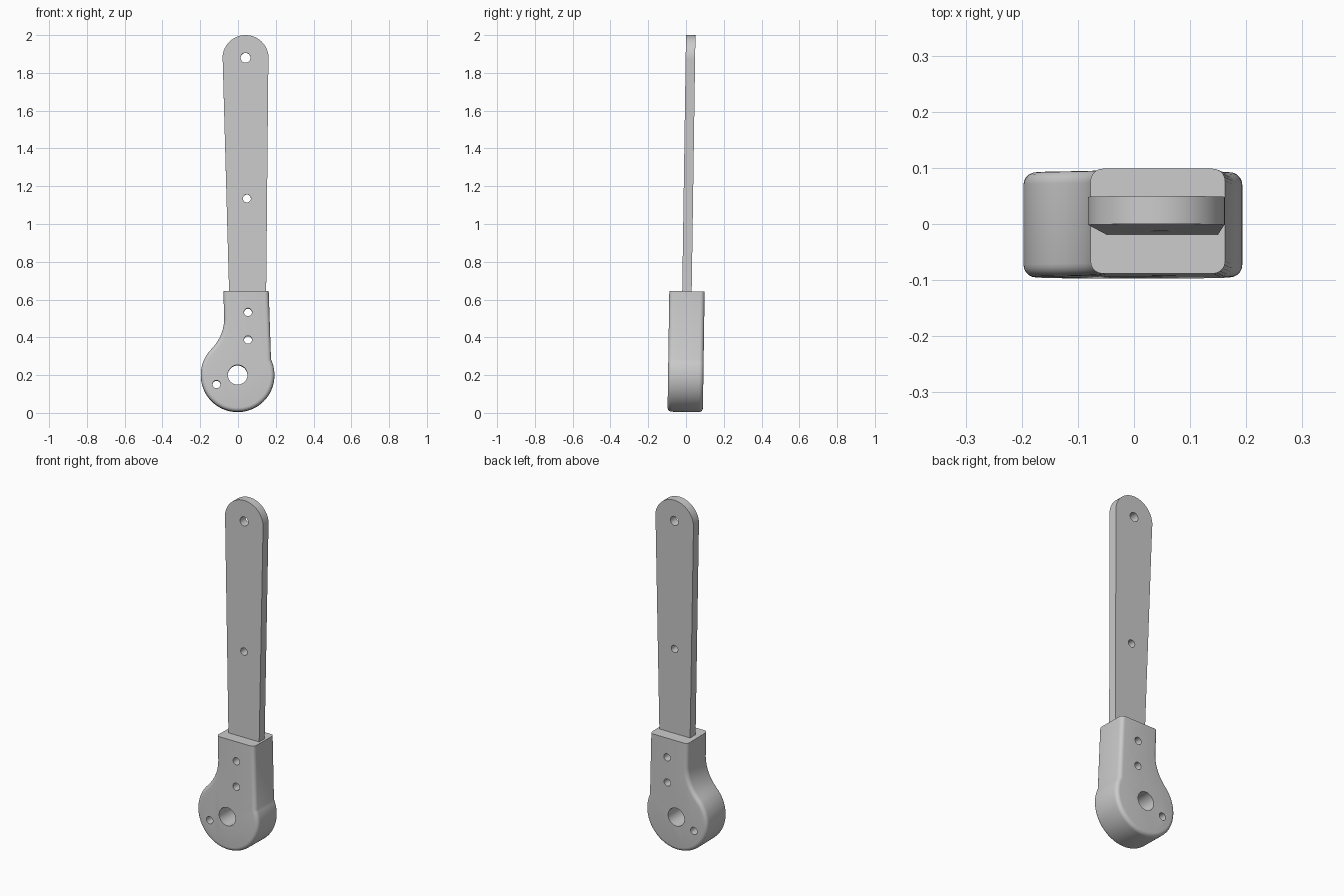
import bpy, bmesh
from math import sin, cos, radians, pi
from mathutils import Matrix

cube = bpy.data.objects.get("Cube")
if cube:
    bpy.data.objects.remove(cube, do_unlink=True)

LEAN = -0.0147      # the whole arm leans back slightly
OFFSET = -0.0044
BASE_TOP = 0.644

grey = bpy.data.materials.new("plain grey")
grey.use_nodes = True
colour = (0.6, 0.6, 0.6, 1)
grey.diffuse_color = colour
grey.node_tree.nodes["Principled BSDF"].inputs["Base Color"].default_value = colour


def arc(cx, cz, r, start, end, steps):
    """Points on an arc in the x-z plane, angles in degrees."""
    angles = [radians(start + (end - start) * i / steps) for i in range(steps + 1)]
    return [(cx + r * cos(a), cz + r * sin(a)) for a in angles]


def plate(name, outline, thickness, round_edges=0, trim=None):
    """Extrude an outline along y, round its rims, trim it flat on top."""
    bm = bmesh.new()
    h = thickness / 2
    face = bm.faces.new([bm.verts.new((x, -h, z)) for x, z in outline])
    out = bmesh.ops.extrude_face_region(bm, geom=[face])
    moved = [v for v in out["geom"] if isinstance(v, bmesh.types.BMVert)]
    bmesh.ops.translate(bm, verts=moved, vec=(0, thickness, 0))
    bmesh.ops.recalc_face_normals(bm, faces=bm.faces)
    if round_edges:
        rims = [e for e in bm.edges if abs(e.verts[0].co.y - e.verts[1].co.y) < 1e-5]
        bmesh.ops.bevel(bm, geom=rims, offset=round_edges, segments=5,
                        profile=0.5, affect='EDGES', clamp_overlap=False)
    if trim:
        geom = bm.verts[:] + bm.edges[:] + bm.faces[:]
        cut = bmesh.ops.bisect_plane(bm, geom=geom, plane_co=(0, 0, trim),
                                     plane_no=(0, 0, 1), clear_outer=True)
        edges = [e for e in cut["geom_cut"] if isinstance(e, bmesh.types.BMEdge)]
        bmesh.ops.contextual_create(bm, geom=edges)
        bmesh.ops.recalc_face_normals(bm, faces=bm.faces)
    mesh = bpy.data.meshes.new(name)
    bm.to_mesh(mesh)
    bm.free()
    mesh.materials.append(grey)
    obj = bpy.data.objects.new(name, mesh)
    bpy.context.collection.objects.link(obj)
    return obj


def drill(obj, holes):
    """Cut round holes (x, z, radius) straight through along y."""
    bm = bmesh.new()
    for x, z, r in holes:
        place = Matrix.Translation((x, 0, z)) @ Matrix.Rotation(pi / 2, 4, 'X')
        bmesh.ops.create_cone(bm, cap_ends=True, segments=32, radius1=r,
                              radius2=r, depth=0.5, matrix=place)
    mesh = bpy.data.meshes.new("hole_cutter")
    bm.to_mesh(mesh)
    bm.free()
    mesh.materials.append(grey)
    cutter = bpy.data.objects.new("hole_cutter", mesh)
    bpy.context.collection.objects.link(cutter)
    cutter.hide_render = True
    mod = obj.modifiers.new("holes", 'BOOLEAN')
    mod.operation = 'DIFFERENCE'
    mod.solver = 'EXACT'
    mod.object = cutter
    bpy.ops.object.select_all(action='DESELECT')
    bpy.context.view_layer.objects.active = obj
    obj.select_set(True)
    bpy.ops.object.modifier_apply(modifier=mod.name)
    bpy.data.objects.remove(cutter, do_unlink=True)
    bpy.ops.object.shade_smooth_by_angle(angle=radians(35))
    obj.rotation_euler.x = LEAN
    obj.location.y = OFFSET


# Hub housing: round eye, concave neck on the right, straight side on the left
eye = arc(-0.002, 0.2, 0.195, 25, -225, 60)
neck = arc(-0.301, 0.5, 0.228, -43, 0, 12)
housing = plate("hub_housing", eye + neck + [(-0.081, 0.75), (0.159, 0.75)],
                0.187, round_edges=0.022, trim=BASE_TOP)
drill(housing, [(-0.002, 0.2, 0.052), (-0.114, 0.15, 0.021),
                (0.053, 0.386, 0.021), (0.053, 0.532, 0.021)])

# Blade: slightly flaring flat bar with a round end
tip = arc(0.04, 1.878, 0.122, -8, 188, 40)
blade = plate("blade", tip + [(-0.047, BASE_TOP - 0.01), (0.149, BASE_TOP - 0.01)], 0.05)
drill(blade, [(0.04, 1.88, 0.026), (0.047, 1.135, 0.021)])
